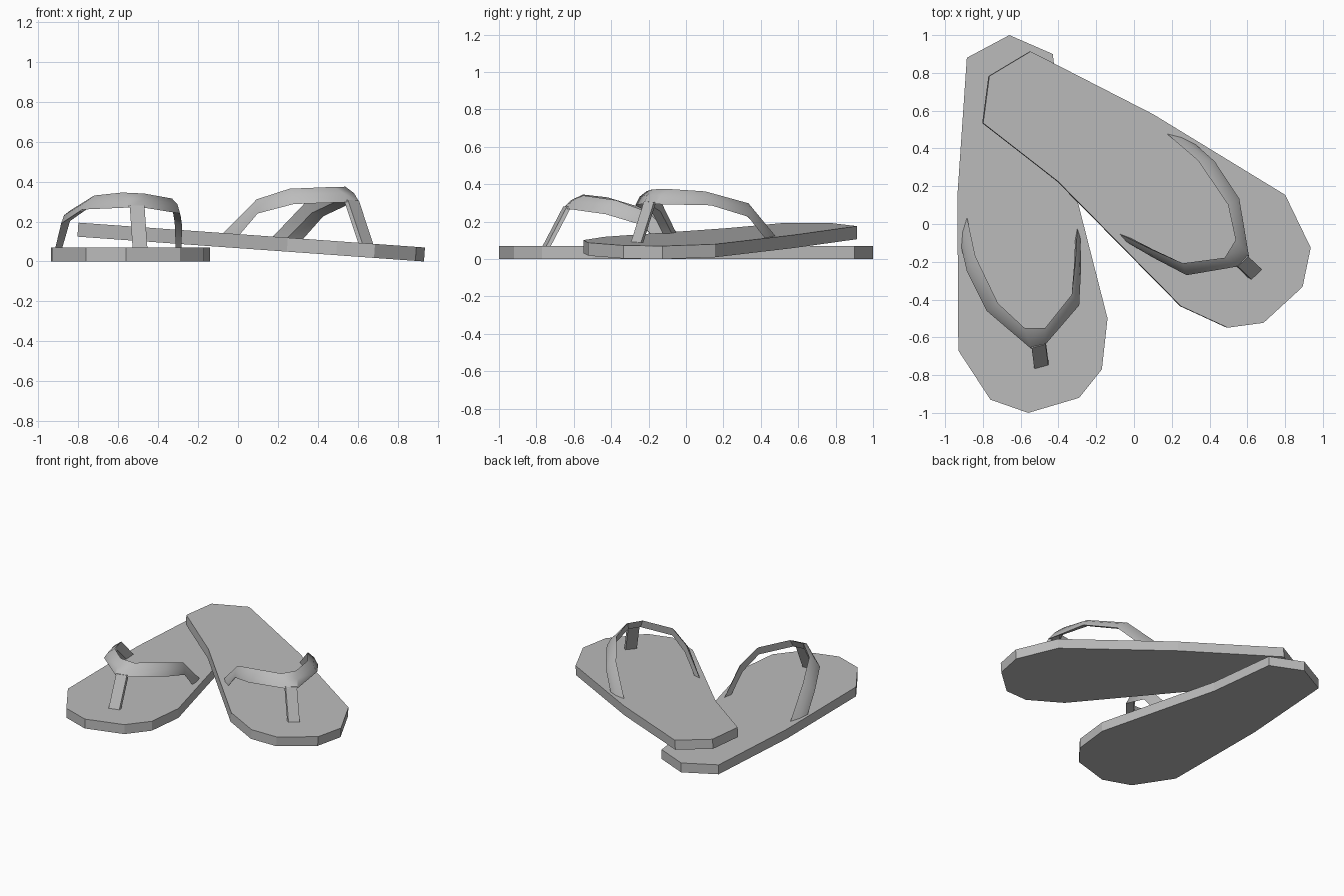
import bpy, bmesh, math
from mathutils import Vector, Matrix

cube = bpy.data.objects.get("Cube")
if cube:
    bpy.data.objects.remove(cube, do_unlink=True)

grey = bpy.data.materials.new("plain_grey")
grey.use_nodes = True
COLOUR = (0.5, 0.5, 0.5, 1)
grey.diffuse_color = COLOUR
grey.node_tree.nodes["Principled BSDF"].inputs["Base Color"].default_value = COLOUR


def loft(name, rings, matrix, smooth=False):
    """Bridge matching rings of points, cap both ends and place the result."""
    bm = bmesh.new()
    loops = [[bm.verts.new(matrix @ Vector(p)) for p in ring] for ring in rings]
    for a, b in zip(loops, loops[1:]):
        for i in range(len(a)):
            j = (i + 1) % len(a)
            bm.faces.new((a[i], a[j], b[j], b[i]))
    bm.faces.new(loops[0])
    bm.faces.new(loops[-1])
    bmesh.ops.recalc_face_normals(bm, faces=bm.faces)
    mesh = bpy.data.meshes.new(name)
    bm.to_mesh(mesh)
    bm.free()
    mesh.materials.append(grey)
    obj = bpy.data.objects.new(name, mesh)
    bpy.context.collection.objects.link(obj)
    if smooth:
        bpy.ops.object.select_all(action="DESELECT")
        obj.select_set(True)
        bpy.context.view_layer.objects.active = obj
        bpy.ops.object.shade_smooth_by_angle(angle=math.radians(42))


# Sole outline, from the heel round the inner side to the toes
OUTLINE = [(-.66, 1), (-.43, .90), (-.37, .40), (-.14, -.50), (-.17, -.77),
           (-.29, -.92), (-.56, -1), (-.76, -.93), (-.93, -.67),
           (-.935, .15), (-.885, .88)]
SOLE_TOP = .07

# Strap stations: outer lower edge, inner upper edge
STRAP = [((-.915, -.12, .065), (-.885, .04, .065)),
         ((-.885, -.25, .19), (-.84, -.17, .255)),
         ((-.78, -.46, .26), (-.72, -.42, .33)),
         ((-.545, -.66, .27), (-.58, -.55, .345)),
         ((-.475, -.645, .27), (-.47, -.55, .34)),
         ((-.29, -.43, .24), (-.33, -.375, .315)),
         ((-.28, -.23, .18), (-.31, -.20, .25)),
         ((-.283, -.13, .065), (-.30, -.02, .065))]
FOOT_CENTRE = Vector((-.58, -.2, 0))


def strap_section(outer, inner):
    """Band section with a rounded outside and a ridge underneath."""
    outer, inner = Vector(outer), Vector(inner)
    middle = (outer + inner) / 2
    inward = FOOT_CENTRE - middle
    inward.z = 0
    inward = inward.normalized() * .022 - Vector((0, 0, .02))
    if middle.z < SOLE_TOP:
        inward.z = 0
    return [outer, middle - inward * .4, inner, middle + inward]


def post_section(x, y, z):
    """Thin slightly turned rectangle across the toe post."""
    return [(x - .037, y - .022, z), (x + .037, y - .002, z),
            (x + .037, y + .022, z), (x - .037, y + .002, z)]


def sandal(side, matrix):
    loft(side + "_sole", [[(x, y, z) for x, y in OUTLINE] for z in (0, SOLE_TOP)], matrix)
    loft(side + "_strap", [strap_section(o, i) for o, i in STRAP], matrix, True)
    loft(side + "_toe_post", [post_section(-.49, -.75, .06),
                              post_section(-.505, -.635, .28)], matrix)


# One sandal lies flat, its mirrored partner is turned and leans on its heel
sandal("right", Matrix.Identity(4))
sandal("left", Matrix.Translation((-.255, -.298, .085))
       @ Matrix.Rotation(math.radians(4.1), 4, "Y")
       @ Matrix.Rotation(math.radians(59), 4, "Z")
       @ Matrix.Scale(-1, 4, (1, 0, 0)))
